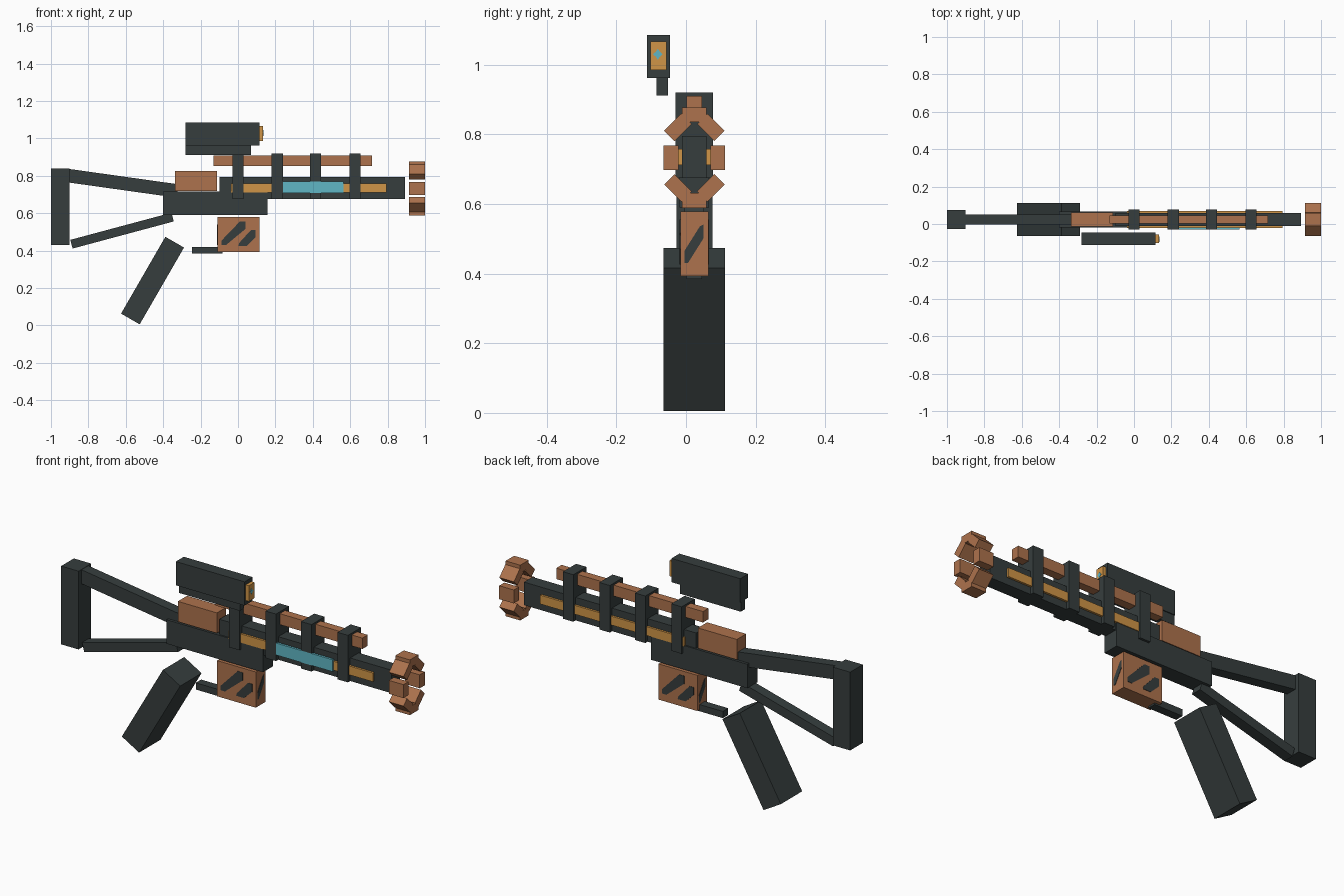
import bpy
import bmesh
from math import radians, cos, sin, pi
from mathutils import Matrix, Vector

cube = bpy.data.objects.get("Cube")
if cube:
    bpy.data.objects.remove(cube, do_unlink=True)

MID = 0.024  # centre plane of the body


def material(name, rgb):
    m = bpy.data.materials.new(name)
    m.use_nodes = True
    color = (*rgb, 1)
    m.diffuse_color = color
    bsdf = m.node_tree.nodes["Principled BSDF"]
    bsdf.inputs["Base Color"].default_value = color
    bsdf.inputs["Roughness"].default_value = 0.8
    return m


dark = material("dark gunmetal", (0.037, 0.048, 0.048))
copper = material("copper brown", (0.42, 0.17, 0.074))
amber = material("amber", (0.63, 0.30, 0.063))
cyan = material("cyan", (0.117, 0.47, 0.56))


def finish(name, bm, mat):
    bmesh.ops.recalc_face_normals(bm, faces=bm.faces)
    mesh = bpy.data.meshes.new(name)
    bm.to_mesh(mesh)
    bm.free()
    mesh.materials.append(mat)
    obj = bpy.data.objects.new(name, mesh)
    bpy.context.collection.objects.link(obj)
    return obj


def block(name, mat, center, size, angle=0, axis="Y"):
    bm = bmesh.new()
    bmesh.ops.create_cube(bm, size=1)
    bm.transform(Matrix.Diagonal((*size, 1)))
    obj = finish(name, bm, mat)
    obj.location = center
    obj.rotation_euler["XYZ".index(axis)] = radians(angle)
    return obj


def span(name, mat, x, z, width, y=MID):
    """Upright block given by its x range, z range and width about y."""
    return block(name, mat, (sum(x) / 2, y, sum(z) / 2),
                 (x[1] - x[0], width, z[1] - z[0]))


def decal(name, mat, origin, outline, turn):
    """Thin plate: outline in (across, up), facing -y before turning about z."""
    bm = bmesh.new()
    face = bm.faces.new([bm.verts.new((u, 0.002, v)) for u, v in outline])
    ext = bmesh.ops.extrude_face_region(bm, geom=[face])["geom"]
    bmesh.ops.translate(bm, vec=(0, -0.004, 0),
                        verts=[g for g in ext if isinstance(g, bmesh.types.BMVert)])
    obj = finish(name, bm, mat)
    obj.location = origin
    obj.rotation_euler.z = turn
    return obj


# Stock frame
span("butt_plate", dark, (-1, -0.9), (0.43, 0.838), 0.104)
block("upper_strut", dark, (-0.615, MID, 0.76), (0.59, 0.056, 0.072), 8)
block("lower_strut", dark, (-0.62, MID, 0.507), (0.56, 0.056, 0.048), -15)

# Body, cheek block and grip
span("receiver", dark, (-0.4, 0.157), (0.59, 0.715), 0.084)
span("cheek_block", copper, (-0.337, -0.112), (0.72, 0.826), 0.076)
block("grip", dark, (-0.457, MID, 0.24), (0.474, 0.176, 0.115), -60)

# Barrel with glowing strips and upper rail
span("barrel", dark, (-0.1, 0.893), (0.675, 0.795), 0.07)
span("amber_strip", amber, (-0.038, 0.793), (0.712, 0.758), 0.092)
span("cyan_panel", cyan, (0.24, 0.565), (0.707, 0.769), 0.012, MID - 0.048)
span("upper_rail", copper, (-0.13, 0.716), (0.853, 0.91), 0.044)
for i, x in enumerate((0, 0.21, 0.415, 0.625)):
    span(f"barrel_band_{i + 1}", dark, (x - 0.03, x + 0.03), (0.675, 0.92), 0.108)

# Muzzle ring: eight blocks in a tall oval
for i in range(8):
    a = i * pi / 4
    block(f"muzzle_block_{i + 1}", copper,
          (0.957, MID + 0.067 * cos(a), 0.733 + 0.123 * sin(a)),
          (0.084, 0.042, 0.07), i * 45, "X")

# Magazine with diagonal stripes on its four sides, and trigger bar
mag = Vector((0.002, MID, 0.486))
span("magazine", copper, (-0.11, 0.114), (0.393, 0.579), 0.08)
span("trigger_bar", dark, (-0.245, -0.082), (0.385, 0.42), 0.044)
left_stripe = [(-0.09, -0.055), (-0.065, -0.055), (0.038, 0.03),
               (0.038, 0.07), (0.008, 0.07), (-0.09, -0.032)]
right_stripe = [(0.0, -0.06), (0.045, -0.06), (0.092, -0.015),
                (0.092, 0.025), (0.068, 0.025), (0.004, -0.045)]
end_stripe = [(-0.028, -0.055), (-0.018, -0.055), (0.026, 0.015),
              (0.026, 0.055), (0.016, 0.05), (-0.028, -0.02)]
for turn, side in ((0, "front"), (pi, "back")):
    spin = Matrix.Rotation(turn, 3, "Z")
    at = mag + spin @ Vector((0, -0.04, 0))
    decal(f"magazine_{side}_stripe_a", dark, at, left_stripe, turn)
    decal(f"magazine_{side}_stripe_b", dark, at, right_stripe, turn)
    decal(f"magazine_{side}_end_stripe", dark,
          mag + spin @ Vector((0.112, 0, 0)), end_stripe, turn + pi / 2)

# Offset scope
SCOPE = -0.079
span("scope_body", dark, (-0.28, 0.116), (0.962, 1.086), 0.065, SCOPE)
span("scope_mount", dark, (-0.28, 0.07), (0.912, 0.962), 0.033, -0.068)
span("scope_lens", amber, (0.116, 0.134), (0.985, 1.067), 0.046, SCOPE)
glow = [(0.014 * r * cos(i * pi / 4), 0.016 * r * sin(i * pi / 4))
        for i, r in enumerate((1, 0.6) * 4)]
decal("lens_glow", cyan, (0.134, SCOPE - 0.002, 1.03), glow, pi / 2)
